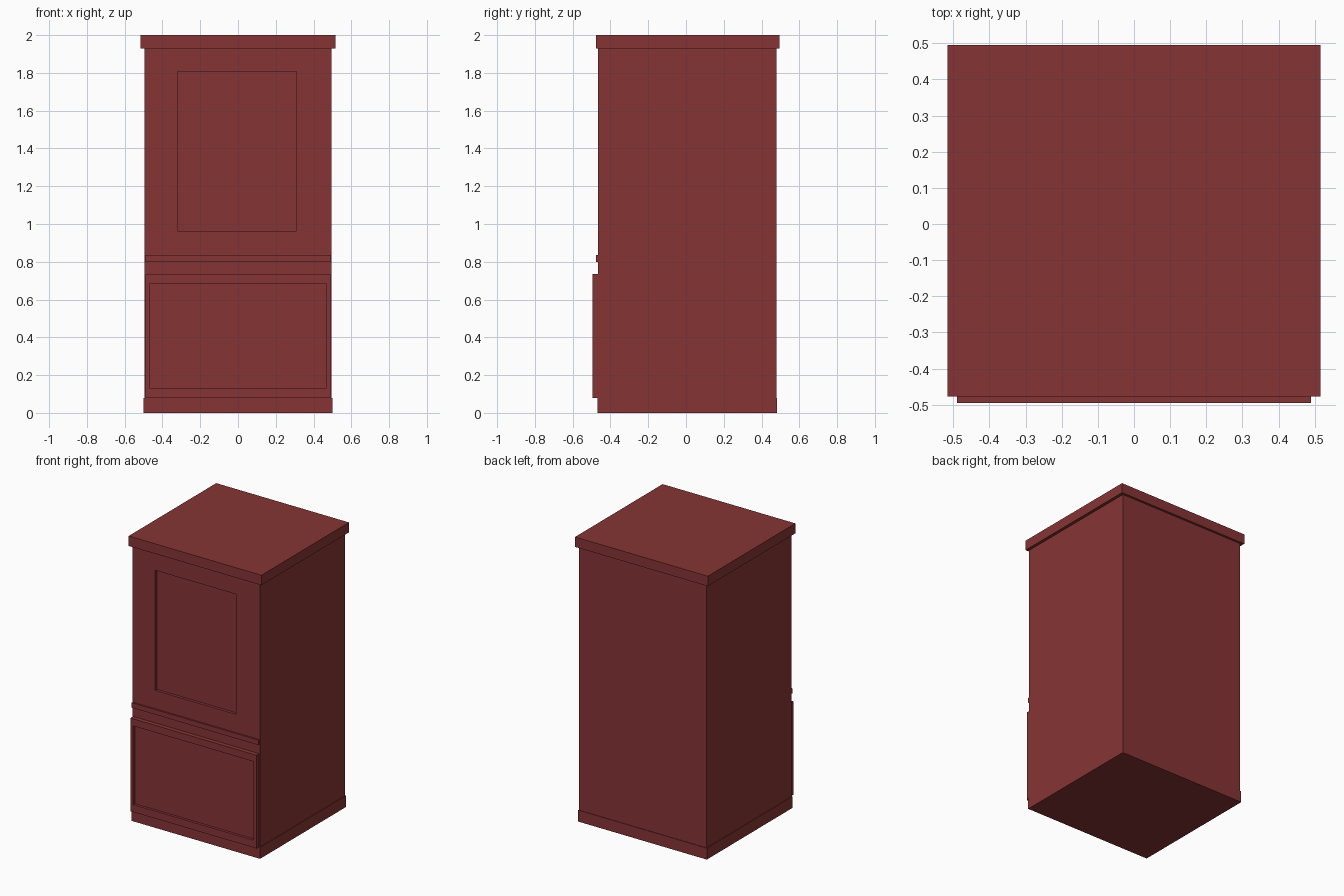
import bpy, bmesh

if "Cube" in bpy.data.objects:
    bpy.data.objects.remove(bpy.data.objects["Cube"])

# Single dark red finish
red = bpy.data.materials.new("dark_red")
red.diffuse_color = (0.24, 0.034, 0.035, 1.0)
red.use_nodes = True
red.node_tree.nodes["Principled BSDF"].inputs["Base Color"].default_value = red.diffuse_color


def finish(bm, name):
    bmesh.ops.recalc_face_normals(bm, faces=bm.faces)
    mesh = bpy.data.meshes.new(name)
    bm.to_mesh(mesh)
    bm.free()
    mesh.materials.append(red)
    ob = bpy.data.objects.new(name, mesh)
    bpy.context.collection.objects.link(ob)
    return ob


def box(name, x, y, z, recess=None):
    """Box from (min, max) ranges; recess = (x range, z range, depth) sunk into the front."""
    bm = bmesh.new()

    def ring(xr, yy, zr):
        return [bm.verts.new((a, yy, b)) for a, b in
                ((xr[0], zr[0]), (xr[1], zr[0]), (xr[1], zr[1]), (xr[0], zr[1]))]

    rings = [ring(x, y[1], z), ring(x, y[0], z)]
    if recess:
        rx, rz, depth = recess
        rings += [ring(rx, y[0], rz), ring(rx, y[0] + depth, rz)]
    for a, b in zip(rings, rings[1:]):
        for i in range(4):
            j = (i + 1) % 4
            bm.faces.new((a[i], a[j], b[j], b[i]))
    bm.faces.new(rings[0])
    bm.faces.new(rings[-1])
    return finish(bm, name)


# Plinth and overhanging top
box("base_plinth", (-0.50, 0.50), (-0.469, 0.483), (0, 0.08))
box("top_cap", (-0.516, 0.516), (-0.477, 0.495), (1.93, 2.0))

# Main cabinet with recessed upper panel
box("cabinet_body", (-0.495, 0.495), (-0.465, 0.479), (0.08, 1.93),
    ((-0.32, 0.309), (0.963, 1.807), 0.02))

# Ledge under the upper panel
box("front_ledge", (-0.493, 0.493), (-0.477, -0.465), (0.80, 0.835))

# Lower door with recessed panel
box("lower_door", (-0.49, 0.49), (-0.495, -0.465), (0.08, 0.735),
    ((-0.468, 0.468), (0.132, 0.685), 0.018))
